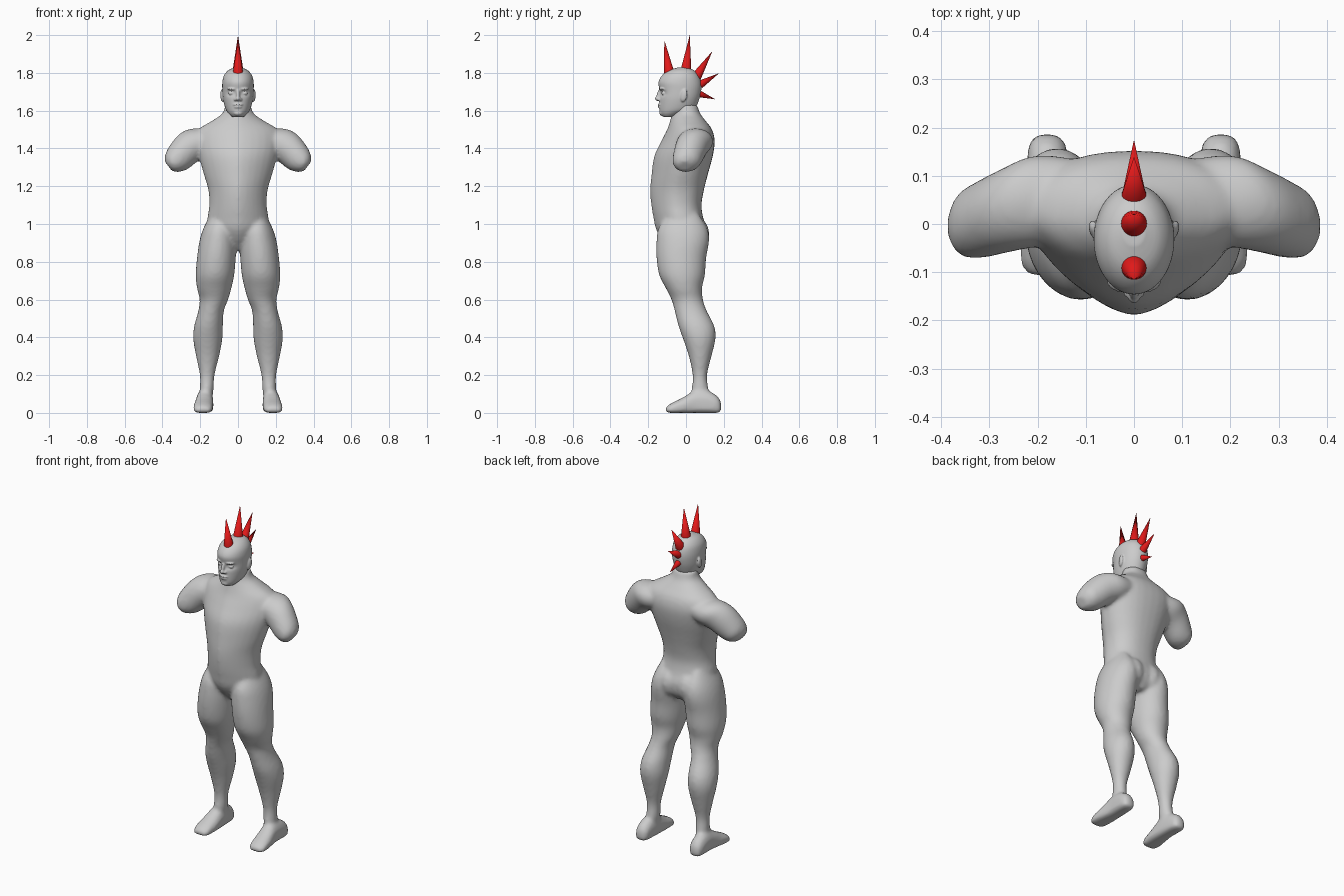
import bpy, bmesh, math
from mathutils import Vector, Matrix

if "Cube" in bpy.data.objects:
    bpy.data.objects.remove(bpy.data.objects["Cube"])

X, Y, Z = Vector((1, 0, 0)), Vector((0, 1, 0)), Vector((0, 0, 1))


def spline(rows, steps=4):
    """Catmull-Rom interpolation of rows of numbers."""
    out = []
    for i in range(len(rows) - 1):
        p0, p1 = rows[max(i - 1, 0)], rows[i]
        p2, p3 = rows[i + 1], rows[min(i + 2, len(rows) - 1)]
        for k in range(steps):
            t = k / steps
            out.append([0.5 * (2 * b + (c - a) * t + (2 * a - 5 * b + 4 * c - d) * t * t
                        + (3 * b - a - 3 * c + d) * t ** 3)
                        for a, b, c, d in zip(p0, p1, p2, p3)])
    out.append(list(rows[-1]))
    return out


def loft(bm, rows, u, v, neg=2.0, pos=2.0, n=32):
    """Skin rings of (x, y, z, radius along u, radius along v); neg/pos set the squareness of each half."""
    rings = []
    for x, y, z, ru, rv in spline(rows):
        ring = []
        for i in range(n):
            a = 2 * math.pi * i / n
            c, s = math.cos(a), math.sin(a)
            e = 2 / (pos if s > 0 else neg)
            p = Vector((x, y, z)) + u * ru * math.copysign(abs(c) ** e, c) \
                + v * rv * math.copysign(abs(s) ** e, s)
            ring.append(bm.verts.new(p))
        rings.append(ring)
    for a, b in zip(rings, rings[1:]):
        for i in range(n):
            j = (i + 1) % n
            bm.faces.new((a[i], a[j], b[j], b[i]))
    bm.faces.new(rings[0])
    bm.faces.new(rings[-1])


def upright(rows):
    """Rows of (z, inner x, outer x, front y, back y) to ring rows."""
    return [((a + b) / 2, (f + k) / 2, z, (b - a) / 2, (k - f) / 2) for z, a, b, f, k in rows]


def flip(rows, s):
    return [(r[0] * s,) + tuple(r[1:]) for r in rows]


def blob(bm, loc, size, tilt=0.0, yaw=0.0):
    m = (Matrix.Translation(loc) @ Matrix.Rotation(yaw, 4, 'Z') @ Matrix.Rotation(tilt, 4, 'X')
         @ Matrix.Diagonal((*size, 1)))
    bmesh.ops.create_uvsphere(bm, u_segments=20, v_segments=12, radius=1, matrix=m)


def finish(bm, name, voxel, iterations):
    """Fuse overlapping pieces into one smooth skin."""
    bmesh.ops.recalc_face_normals(bm, faces=bm.faces)
    me = bpy.data.meshes.new(name)
    bm.to_mesh(me)
    bm.free()
    ob = bpy.data.objects.new(name, me)
    bpy.context.collection.objects.link(ob)
    r = ob.modifiers.new("fuse", 'REMESH')
    r.mode = 'VOXEL'
    r.voxel_size = voxel
    r.use_smooth_shade = True
    s = ob.modifiers.new("soften", 'SMOOTH')
    s.factor = 0.5
    s.iterations = iterations
    return ob


# Torso and neck
body = bmesh.new()
torso = [(1.63, .068, -.06, .06), (1.585, .083, -.075, .075), (1.545, .14, -.085, .105),
         (1.50, .21, -.10, .138), (1.44, .225, -.13, .152), (1.36, .208, -.168, .142),
         (1.26, .18, -.183, .115), (1.18, .157, -.189, .095), (1.10, .152, -.184, .082),
         (1.03, .162, -.172, .092), (.97, .165, -.158, .112), (.91, .12, -.12, .105),
         (.86, .04, -.07, .07)]
loft(body, upright([(z, -h, h, f, b) for z, h, f, b in torso]), X, Y, neg=1.6, pos=2.3)

leg = [(1.06, .07, .14, -.09, .06), (.98, .02, .182, -.145, .112), (.91, .008, .204, -.156, .122),
       (.82, .012, .217, -.156, .107), (.73, .02, .224, -.142, .10), (.66, .035, .217, -.107, .085),
       (.60, .052, .203, -.077, .09), (.54, .075, .21, -.06, .11), (.46, .08, .232, -.04, .15),
       (.39, .083, .237, -.015, .156), (.30, .10, .222, .015, .135), (.20, .124, .202, .035, .112),
       (.12, .13, .202, .03, .12), (.05, .14, .20, .03, .13)]
foot = [(.180, .186, .03, .02, .026), (.180, .165, .045, .038, .045), (.178, .11, .06, .044, .06),
        (.177, .05, .06, .046, .06), (.182, -.02, .04, .051, .04), (.186, -.08, .025, .049, .025),
        (.186, -.108, .015, .03, .014)]
arm = [(.12, .05, 1.45, .085, .07), (.20, .048, 1.435, .095, .086), (.26, .03, 1.405, .088, .087),
       (.315, .01, 1.352, .08, .078), (.35, 0, 1.322, .068, .058), (.368, -.008, 1.305, .035, .032)]
for s in (-1, 1):
    loft(body, flip(upright(leg), s), X, Y)              # leg
    loft(body, flip(foot, s), X, Z, neg=4, pos=2)        # foot
    loft(body, flip(arm, s), Y, Vector((.6 * s, 0, .8)))  # upper arm stub
    blob(body, (.06 * s, .055, .95), (.065, .068, .085))  # buttock
finish(body, "body", 0.011, 5)

# Head
head = bmesh.new()
skull = [(1.567, .03, -.122, -.06), (1.585, .05, -.136, -.01), (1.61, .066, -.141, .045),
         (1.66, .079, -.141, .07), (1.71, .083, -.141, .081), (1.75, .083, -.146, .08),
         (1.785, .075, -.128, .068), (1.812, .054, -.095, .045), (1.828, .022, -.045, .012)]
loft(head, upright([(z, -h, h, f, b) for z, h, f, b in skull]), X, Y, n=48)
# Eye sockets
for vert in head.verts:
    if vert.co.y < -.05:
        for s in (-1, 1):
            d = ((vert.co.x - .036 * s) / .022) ** 2 + ((vert.co.z - 1.692) / .014) ** 2
            vert.co.y += .014 * math.exp(-d)
# Nose, lips and chin
blob(head, (0, -.143, 1.685), (.010, .012, .036), tilt=-.3)
blob(head, (0, -.148, 1.664), (.013, .017, .012))
blob(head, (0, -.139, 1.632), (.026, .011, .006))
blob(head, (0, -.137, 1.619), (.022, .012, .006))
blob(head, (0, -.127, 1.588), (.024, .014, .015))
for s in (-1, 1):
    blob(head, (.014 * s, -.142, 1.659), (.009, .010, .008))           # nostril
    blob(head, (.036 * s, -.118, 1.692), (.015, .013, .009))           # eye
    blob(head, (.034 * s, -.128, 1.715), (.024, .012, .007), yaw=.4 * s)  # brow
    blob(head, (.083 * s, -.012, 1.68), (.010, .019, .034), tilt=-.2, yaw=-.25 * s)  # ear
finish(head, "head", 0.0045, 2)

# Mohawk spikes
red = bpy.data.materials.new("red")
red.diffuse_color = (.75, .01, .01, 1)
red.use_nodes = True
red.node_tree.nodes["Principled BSDF"].inputs["Base Color"].default_value = red.diffuse_color
spikes = [((-.088, 1.795), (-.115, 1.975), .028), ((0, 1.815), (.02, 2.0), .028),
          ((.055, 1.78), (.14, 1.915), .027), ((.074, 1.738), (.175, 1.798), .022),
          ((.068, 1.69), (.155, 1.66), .019)]
for i, (base, tip, r) in enumerate(spikes):
    a, b = Vector((0, *base)), Vector((0, *tip))
    bpy.ops.mesh.primitive_cone_add(vertices=24, radius1=r, radius2=0, depth=(b - a).length,
                                    location=(a + b) / 2,
                                    rotation=(b - a).to_track_quat('Z', 'Y').to_euler())
    ob = bpy.context.object
    ob.name = f"hair_spike_{i + 1}"
    ob.data.materials.append(red)
    bpy.ops.object.shade_smooth_by_angle(angle=math.radians(40))
